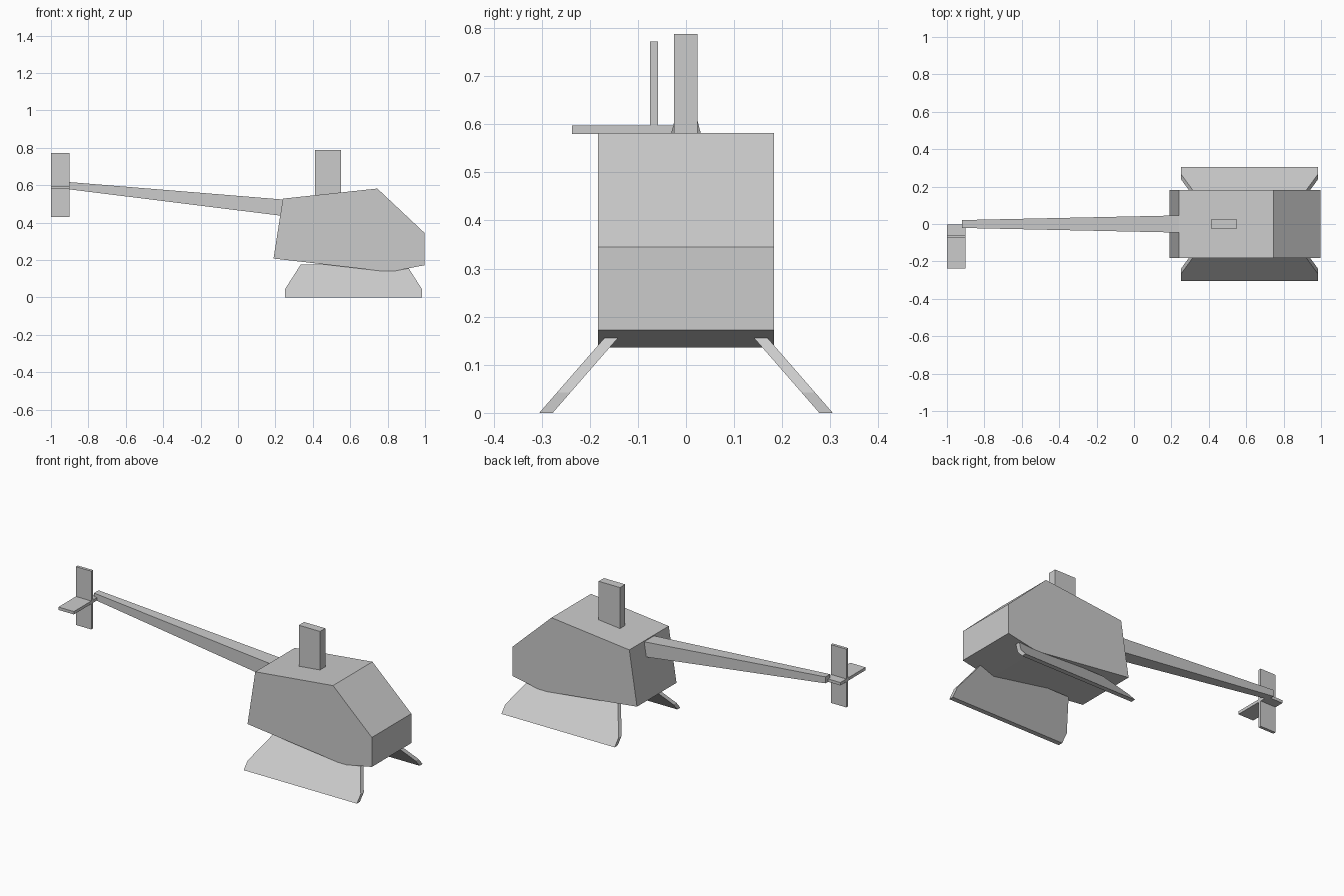
import bpy, bmesh

if "Cube" in bpy.data.objects:
    bpy.data.objects.remove(bpy.data.objects["Cube"])


def loft(name, ring_a, ring_b):
    """Solid between two matching rings of points."""
    bm = bmesh.new()
    a = [bm.verts.new(p) for p in ring_a]
    b = [bm.verts.new(p) for p in ring_b]
    n = len(a)
    bm.faces.new(a)
    bm.faces.new(b[::-1])
    for i in range(n):
        j = (i + 1) % n
        bm.faces.new((a[j], a[i], b[i], b[j]))
    bmesh.ops.recalc_face_normals(bm, faces=bm.faces)
    mesh = bpy.data.meshes.new(name)
    bm.to_mesh(mesh)
    bm.free()
    obj = bpy.data.objects.new(name, mesh)
    bpy.context.collection.objects.link(obj)
    return obj


def section(x, half_width, z0, z1):
    w = half_width
    return [(x, -w, z0), (x, w, z0), (x, w, z1), (x, -w, z1)]


def box(name, x, y, z):
    ring = [(x[0], y[0]), (x[1], y[0]), (x[1], y[1]), (x[0], y[1])]
    return loft(name, [(*p, z[0]) for p in ring], [(*p, z[1]) for p in ring])


# Cabin: side profile extruded across the width
cabin = [(0.24, 0.528), (0.745, 0.582), (0.997, 0.345),
         (0.997, 0.172), (0.81, 0.136), (0.19, 0.208)]
loft("cabin", [(x, -0.183, z) for x, z in cabin],
     [(x, 0.183, z) for x, z in cabin])

# Rotor mast
box("rotor_mast", (0.412, 0.55), (-0.025, 0.024), (0.48, 0.787))

# Tapered tail boom
loft("tail_boom", section(0.245, 0.046, 0.435, 0.523),
     section(-0.92, 0.021, 0.58, 0.618))

# Tail fins
box("tail_vertical_fin", (-1.0, -0.9), (-0.075, -0.058), (0.43, 0.772))
box("tail_horizontal_fin", (-1.0, -0.9), (-0.237, -0.003), (0.58, 0.597))

# Slanted landing skids, mirrored left and right
skid = [(0.25, 0.0), (0.985, 0.0), (0.985, 0.042),
        (0.90, 0.175), (0.335, 0.175), (0.25, 0.042)]
for side, s in (("front", -1), ("back", 1)):
    loft(side + "_skid",
         [(x, s * (0.305 - 0.871 * z), z) for x, z in skid],
         [(x, s * (0.277 - 0.871 * z), z) for x, z in skid])
